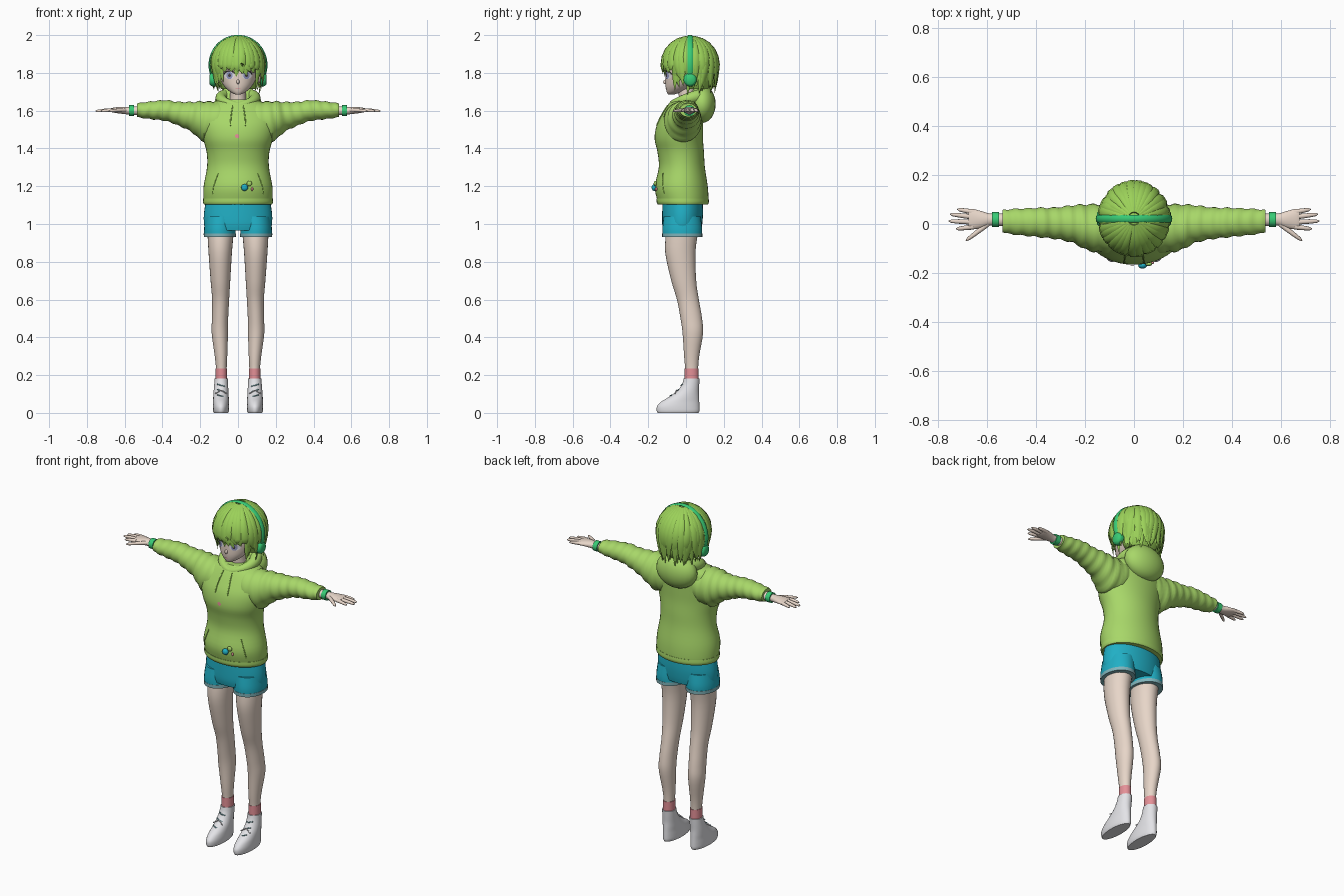
import bpy, bmesh, math, random
from mathutils import Vector

random.seed(4)
cube = bpy.data.objects.get("Cube")
if cube:
    bpy.data.objects.remove(cube)


def material(name, r, g, b):
    m = bpy.data.materials.new(name)
    m.use_nodes = True
    m.diffuse_color = (r, g, b, 1)
    m.node_tree.nodes["Principled BSDF"].inputs["Base Color"].default_value = (r, g, b, 1)
    return m


LIME = material("hoodie lime", .39, .68, .14)
HAIR = material("hair green", .33, .64, .10)
TEAL = material("shorts teal", .015, .43, .56)
TRIM = material("grey teal trim", .22, .46, .50)
SKIN = material("skin", .80, .67, .58)
WHITE = material("shoe white", .80, .80, .83)
PINK = material("sock pink", .78, .28, .31)
BAND = material("band green", .04, .60, .18)
IRIS = material("iris lavender", .30, .32, .55)
DARK = material("dark brown", .06, .05, .05)


def finish(name, bm, mat, mirror=False, angle=45):
    """Turn a bmesh into a smooth shaded object, optionally mirrored in x."""
    bmesh.ops.recalc_face_normals(bm, faces=bm.faces)
    me = bpy.data.meshes.new(name)
    bm.to_mesh(me)
    bm.free()
    me.materials.append(mat)
    me.shade_smooth()
    me.set_sharp_from_angle(angle=math.radians(angle))
    ob = bpy.data.objects.new(name, me)
    bpy.context.collection.objects.link(ob)
    if mirror:
        ob.modifiers.new("mirror", 'MIRROR').use_mirror_merge = False
    return ob


def spline(rings, sub):
    """Smoothly interpolate a short list of tuples."""
    out = []
    last = len(rings) - 1
    for i in range(last):
        p = [rings[max(0, min(last, i + k))] for k in (-1, 0, 1, 2)]
        for s in range(sub):
            t = s / sub
            out.append(tuple(
                b + .5 * t * (c - a + t * (2*a - 5*b + 4*c - d + t * (3*(b - c) + d - a)))
                for a, b, c, d in zip(*p)))
    return out + [tuple(rings[-1])]


def skin_rings(bm, rings, closed=False):
    n = len(rings[0])
    pairs = list(zip(rings, rings[1:])) + ([(rings[-1], rings[0])] if closed else [])
    for a, b in pairs:
        for i in range(n):
            bm.faces.new((a[i], a[(i + 1) % n], b[(i + 1) % n], b[i]))
    if not closed:
        bm.faces.new(rings[0])
        bm.faces.new(rings[-1])


def loft(name, rings, mat, axis='z', mirror=False, n=28, sub=4, fold=0):
    """Elliptic rings (position, centre a, centre b, radius a, radius b)."""
    bm = bmesh.new()
    loops = []
    for t, ca, cb, ra, rb in spline(rings, sub):
        loop = []
        for i in range(n):
            w = math.tau * i / n
            k = 1 + fold * math.sin(t * 120 + 2 * math.sin(w))
            a, b = ca + ra * k * math.cos(w), cb + rb * k * math.sin(w)
            loop.append(bm.verts.new((a, b, t) if axis == 'z' else (t, a, b)))
        loops.append(loop)
    skin_rings(bm, loops)
    return finish(name, bm, mat, mirror)


def sweep(bm, path, widths, thicks, outward, n=8, closed=False):
    """Tube along a path; outward(p) gives the direction of its thickness."""
    path = [Vector(p) for p in path]
    loops = []
    last = len(path) - 1
    for i, p in enumerate(path):
        a, b = (path[i - 1], path[(i + 1) % len(path)]) if closed else \
               (path[max(i - 1, 0)], path[min(i + 1, last)])
        tan = (b - a).normalized()
        side = tan.cross(outward(p)).normalized()
        up = side.cross(tan)
        loops.append([bm.verts.new(p + side * widths[i] * math.cos(math.tau * k / n)
                                   + up * thicks[i] * math.sin(math.tau * k / n))
                      for k in range(n)])
    skin_rings(bm, loops, closed)


def cord(name, path, r, mat, mirror=False):
    bm = bmesh.new()
    radii = [r] * len(path)
    sweep(bm, path, radii, radii, lambda p: Vector((.3, -1, .2)))
    return finish(name, bm, mat, mirror)


def ball(name, loc, size, mat, mirror=False):
    bm = bmesh.new()
    bmesh.ops.create_uvsphere(bm, u_segments=24, v_segments=16, radius=1)
    for v in bm.verts:
        v.co = Vector(loc) + Vector([c * s for c, s in zip(v.co, size)])
    return finish(name, bm, mat, mirror)


def front(rings, x, z, lift=.003):
    """Front surface y of a z loft."""
    _, cx, cy, rx, ry = min(spline(rings, 30), key=lambda r: abs(r[0] - z))
    return cy - ry * math.sqrt(max(0, 1 - ((x - cx) / rx) ** 2)) - lift


def plate(name, rings, cx, cz, rx, rz, mat, lift=.003, mirror=False):
    """Thin oval patch that follows the front of a loft."""
    bm = bmesh.new()
    pts = []
    for i in range(16):
        x = cx + rx * math.cos(math.tau * i / 16)
        z = cz + rz * math.sin(math.tau * i / 16)
        pts.append(bm.verts.new((x, front(rings, x, z, lift), z)))
    mid = bm.verts.new((cx, front(rings, cx, cz, lift), cz))
    for i in range(16):
        bm.faces.new((mid, pts[i], pts[(i + 1) % 16]))
    return finish(name, bm, mat, mirror)


# Hoodie body, sleeves and hem
torso = [(1.105, 0, -.015, .176, .128), (1.13, 0, -.017, .182, .136), (1.20, 0, -.025, .182, .14),
         (1.30, 0, -.022, .164, .122), (1.38, 0, -.028, .166, .123), (1.45, 0, -.038, .185, .128),
         (1.52, 0, -.033, .20, .123), (1.58, 0, -.018, .20, .108), (1.63, 0, -.005, .16, .09),
         (1.66, 0, 0, .09, .07)]
loft("hoodie_body", torso, LIME, n=40)
loft("hoodie_hem", [(1.102, 0, -.016, .18, .132), (1.115, 0, -.017, .185, .138),
                    (1.135, 0, -.018, .184, .138)], LIME, n=40)
loft("sleeve", [(.08, -.02, 1.545, .10, .10), (.18, -.015, 1.543, .095, .106),
                (.25, 0, 1.568, .076, .078), (.32, .003, 1.585, .064, .062),
                (.38, .006, 1.60, .06, .055), (.45, .008, 1.602, .055, .048),
                (.51, .01, 1.602, .05, .04), (.535, .012, 1.602, .044, .036)],
     LIME, 'x', True, sub=6, fold=.045)

# Hood: rolled collar and the pouch hanging behind
bm = bmesh.new()
path, thick = [], []
for i in range(32):
    a = math.tau * i / 32
    back = (1 + math.sin(a)) / 2
    path.append((.09 * math.cos(a), .015 + .088 * math.sin(a), 1.625 + .06 * back ** .6))
    thick.append(.022 + .016 * back)
sweep(bm, path, thick, thick, lambda p: Vector((0, 0, 1)), 12, True)
finish("hood_collar", bm, LIME)
ball("hood_pouch", (0, .085, 1.635), (.125, .072, .10), LIME)

# Drawstrings, pocket seams, chest mark and hanging charm
cord("drawstring", [(x, front(torso, x, z), z) for x, z in
                    ((.028, 1.63), (.034, 1.59), (.038, 1.56), (.04, 1.52))], .003, HAIR, True)
cord("pocket_seam", [(x, front(torso, x, z, 0), z) for x, z in
                     ((.135, 1.16), (.132, 1.19), (.12, 1.23), (.105, 1.27))], .003, HAIR, True)
plate("chest_mark", torso, -.005, 1.465, .011, .011, PINK)
ball("charm", (.035, -.168, 1.193), (.018, .014, .018), TEAL)
ball("charm_bead", (.06, -.163, 1.215), (.014, .008, .014), LIME)
ball("charm_drop", (.075, -.158, 1.185), (.006, .006, .01), PINK)

# Wristbands and hands
loft("wristband", [(.55, .018, 1.60, .030, .029), (.578, .018, 1.60, .030, .029)], BAND, 'x', True, sub=1)
loft("palm", [(.50, .016, 1.60, .028, .026), (.58, .018, 1.60, .024, .02), (.62, .018, 1.602, .034, .018),
              (.66, .02, 1.603, .042, .013), (.675, .02, 1.603, .038, .009)], SKIN, 'x', True)
bm = bmesh.new()
fingers = [((.655, -.012), (.725, -.02)), ((.66, .008), (.755, .012)),
           ((.66, .029), (.75, .04)), ((.65, .048), (.72, .06)), ((.595, .0), (.685, -.068))]
for (x, y), (u, v) in fingers:
    pts = [(x + (u - x) * t, y + (v - y) * t, 1.603 - .006 * t * t) for t in (0, .3, .6, .88, 1)]
    radii = [.0105, .010, .009, .007, .002]
    sweep(bm, pts, radii, radii, lambda p: Vector((0, 0, 1)), 10)
finish("fingers", bm, SKIN, True)

# Shorts with pale hems
loft("shorts_hips", [(.965, 0, -.02, .172, .10), (1.0, 0, -.02, .18, .106), (1.06, 0, -.018, .18, .108),
                     (1.15, 0, -.018, .165, .105)], TEAL, n=36)
loft("shorts_leg", [(.945, .096, -.02, .084, .105), (.98, .096, -.02, .083, .105),
                    (1.04, .09, -.02, .082, .098)], TEAL, mirror=True)
loft("shorts_hem", [(.93, .096, -.02, .085, .106), (.95, .096, -.02, .0855, .1065)], TRIM, mirror=True, sub=1)

# Legs, socks and ankle boots
loft("leg", [(.17, .088, .03, .028, .034), (.23, .088, .03, .028, .034), (.30, .09, .03, .033, .04),
             (.42, .096, .036, .043, .054), (.50, .095, .028, .043, .057), (.60, .092, .01, .045, .058),
             (.70, .093, -.012, .052, .066), (.85, .094, -.03, .062, .08), (.96, .092, -.02, .07, .085)],
     SKIN, mirror=True)
loft("sock", [(.16, .088, .03, .031, .037), (.20, .088, .03, .031, .037), (.236, .088, .03, .031, .037)],
     PINK, mirror=True)
boot = [(0, .09, -.042, .038, .108), (.012, .09, -.042, .042, .113), (.035, .09, -.041, .043, .112),
        (.06, .09, -.03, .042, .10), (.085, .09, -.01, .041, .079), (.115, .09, .01, .039, .058),
        (.15, .089, .024, .037, .046), (.182, .088, .03, .036, .042)]
loft("boot", boot, WHITE, mirror=True)
for i in range(3):
    z = .09 + .028 * i
    cord("boot_lace", [(.09 + dx, front(boot, .09 + dx, z, .002), z + s * .006)
                       for dx, s in ((-.02, -1), (0, 0), (.02, 1))], .003, TRIM, True)
cord("lace_bow", [(.09 + dx, front(boot, .09, .12, .006) - abs(dx) * .3, .12 - abs(dx) * .6)
                  for dx in (-.03, -.015, 0, .015, .03)], .003, WHITE, True)

# Head and neck
head = [(1.685, 0, -.08, .012, .014), (1.70, 0, -.06, .042, .042), (1.73, 0, -.032, .074, .076),
        (1.77, 0, -.005, .096, .104), (1.82, 0, .01, .108, .118), (1.88, 0, .02, .11, .12),
        (1.94, 0, .02, .08, .09)]
loft("head", head, SKIN, n=36)
loft("neck", [(1.60, 0, .01, .05, .05), (1.66, 0, .005, .042, .042), (1.74, 0, 0, .042, .045)], SKIN)
ball("nose", (0, -.108, 1.752), (.008, .013, .012), SKIN)
ball("ear", (.108, .015, 1.775), (.012, .02, .03), SKIN, True)

# Face details
plate("eye_white", head, .046, 1.787, .027, .021, WHITE, .002, True)
plate("eye_iris", head, .045, 1.787, .016, .02, IRIS, .004, True)
plate("eye_pupil", head, .045, 1.787, .007, .01, DARK, .006, True)
cord("eyelash", [(x, front(head, x, z), z) for x, z in
                 ((.018, 1.80), (.032, 1.809), (.05, 1.811), (.065, 1.805), (.075, 1.794))], .003, DARK, True)
plate("mouth", head, 0, 1.716, .012, .002, PINK, .004)

# Hair: scalp dome, back volume and overlapping tapered locks
HX, HY, HZ = .139, .146, .146
CENTRE = Vector((0, .022, 1.845))
dome = []
for i in range(9):
    a = math.radians(-4 + 92 * i / 8)
    dome.append((CENTRE.z + .138 * math.sin(a), 0, CENTRE.y, .131 * math.cos(a), .138 * math.cos(a)))
loft("hair_scalp", dome, HAIR, n=32)
loft("hair_back", [(1.715, 0, .06, .09, .06), (1.76, 0, .062, .112, .084), (1.85, 0, .062, .122, .092)], HAIR)
bm = bmesh.new()
COUNT = 30
for layer, scale in enumerate((.95, 1, 1.03)):
    for i in range(COUNT):
        az = math.tau * (i + layer / 3 + random.uniform(-.25, .25)) / COUNT
        ahead = math.cos(az)
        tip = 1.795 if ahead > .72 else 1.725 if ahead > .1 else 1.70
        tip += random.uniform(-.02, .03) + .012 * layer
        sway = random.uniform(-.22, .22)
        flare = random.uniform(.80, .96) if ahead < .72 else random.uniform(.96, 1.02)
        pts = []
        for k in range(9):
            lat = math.radians(80 - 16 * k) if k < 6 else 0
            drop = max(0, k - 5) / 3
            reach = math.cos(lat) * scale * (1 + (flare - 1) * drop ** 1.5)
            a = az + sway * (k / 8) ** 2
            height = HZ * scale * math.sin(lat) if k < 6 else (tip - CENTRE.z) * drop
            pts.append(CENTRE + Vector((HX * reach * math.sin(a), -HY * reach * math.cos(a), height)))
        widths = [w * random.uniform(.9, 1.1) for w in
                  (.007, .011, .015, .018, .02, .02, .018, .012, .001)]
        sweep(bm, pts, widths, [w * .35 for w in widths],
              lambda p: p - CENTRE + Vector((0, 0, .001)), 6)
finish("hair_locks", bm, HAIR, angle=60)

# Headphones: arched band and ear cups
bm = bmesh.new()
arch = []
for i in range(33):
    a = -.35 + (math.pi + .7) * i / 32
    arch.append((.15 * math.cos(a), .022, 1.842 + .153 * math.sin(a)))
sweep(bm, arch, [.015] * 33, [.006] * 33, lambda p: p - CENTRE, 8)
finish("headphone_band", bm, BAND)
loft("headphone_cup", [(.118, .022, 1.765, .034, .036), (.138, .022, 1.765, .034, .036),
                       (.15, .022, 1.765, .024, .026)], BAND, 'x', True)
